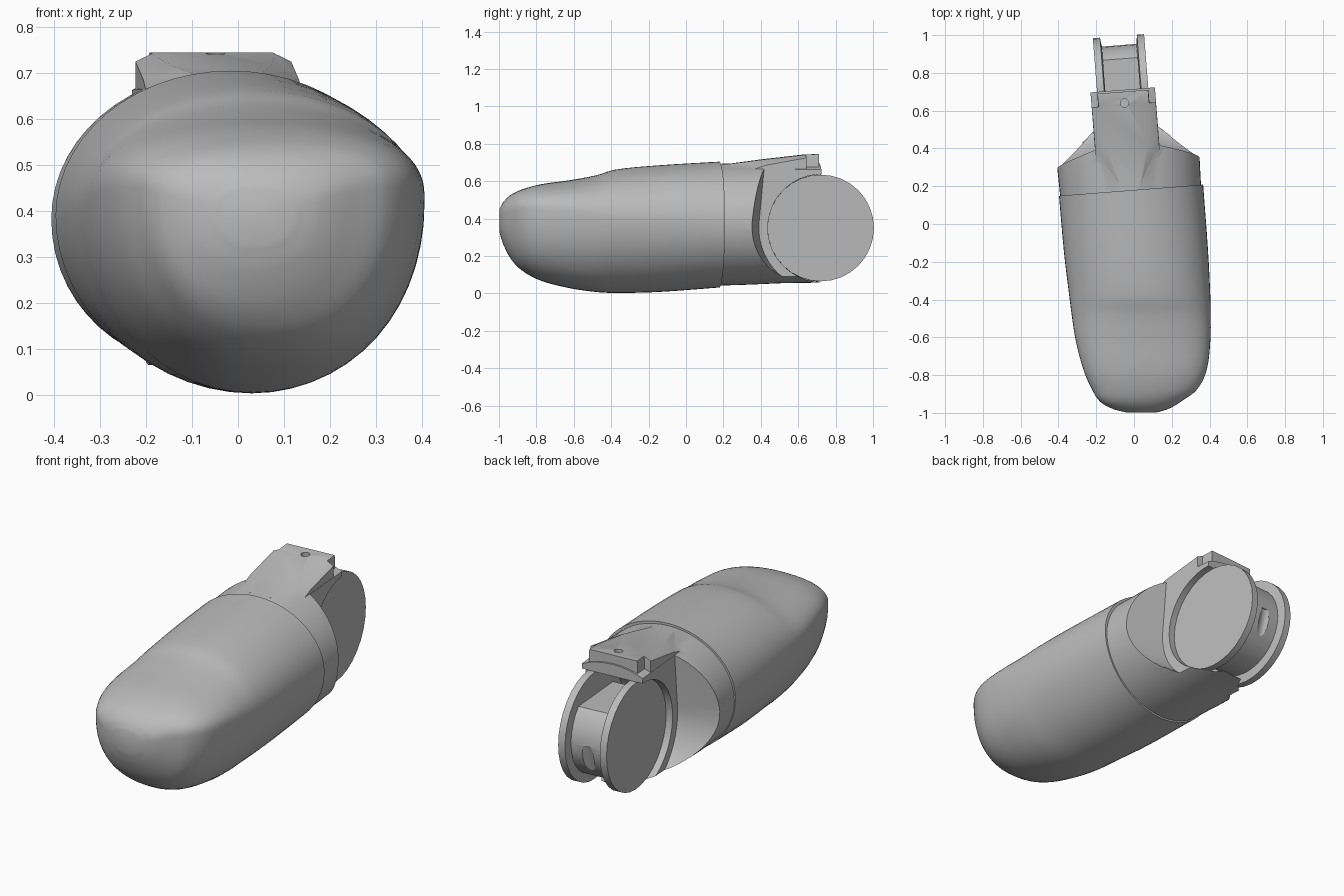
import bpy, bmesh, math
from mathutils import Matrix, Vector

if "Cube" in bpy.data.objects:
    bpy.data.objects.remove(bpy.data.objects["Cube"], do_unlink=True)

grey = bpy.data.materials.new("plain_grey")
grey.use_nodes = True
GREY = (0.5, 0.5, 0.5, 1)
grey.diffuse_color = GREY
grey.node_tree.nodes["Principled BSDF"].inputs["Base Color"].default_value = GREY

# Hinge frame: local x is the hinge axis, local y points backwards
HINGE_Z, TILT = 0.35, math.radians(4.5)
HINGE = Matrix.Translation((-0.06, 0.71, 0)) @ Matrix.Rotation(TILT, 4, "Z")


def make_object(name, bm, matrix=Matrix()):
    bmesh.ops.recalc_face_normals(bm, faces=bm.faces)
    mesh = bpy.data.meshes.new(name)
    bm.to_mesh(mesh)
    bm.free()
    mesh.materials.append(grey)
    ob = bpy.data.objects.new(name, mesh)
    ob.matrix_world = matrix
    bpy.context.collection.objects.link(ob)
    return ob


def loft(name, rings, matrix=Matrix()):
    """Skin equal-length closed rings of points and cap both ends."""
    bm = bmesh.new()
    loops = [[bm.verts.new(p) for p in ring] for ring in rings]
    n = len(loops[0])
    for a, b in zip(loops, loops[1:]):
        for i in range(n):
            bm.faces.new((a[i], a[(i + 1) % n], b[(i + 1) % n], b[i]))
    bm.faces.new(loops[0])
    bm.faces.new(loops[-1])
    return make_object(name, bm, matrix)


def egg_ring(y, left, right, bottom, wide, top, shear=0, power=1, n=56):
    """Oval section whose upper and lower halves differ in height."""
    ring = []
    for i in range(n):
        t = math.tau * i / n
        c, s = math.cos(t), math.sin(t)
        x = (left + right) / 2 + (right - left) / 2 * math.copysign(abs(c) ** power, c)
        h = top - wide if s > 0 else wide - bottom
        ring.append((x, y + shear * x, wide + h * math.copysign(abs(s) ** power, s)))
    return ring


def smooth_stations(stations, steps=4):
    pts = [stations[0]] + stations + [stations[-1]]
    out = []
    for p0, p1, p2, p3 in zip(pts, pts[1:], pts[2:], pts[3:]):
        # Slopes are taken against y so that uneven spacing stays smooth
        d, d0, d1 = p2[0] - p1[0], p2[0] - p0[0], p3[0] - p1[0]
        for k in range(steps):
            t = k / steps
            out.append([b + (c - b) * t if i == 0 else
                        (2*t**3 - 3*t*t + 1) * b + (t**3 - 2*t*t + t) * (c - a) * d / d0
                        + (3*t*t - 2*t**3) * c + (t**3 - t*t) * (e - b) * d / d1
                        for i, (a, b, c, e) in enumerate(zip(p0, p1, p2, p3))])
    return out + [stations[-1]]


def cylinder(name, radius, depth, matrix, sides=48):
    bm = bmesh.new()
    bmesh.ops.create_cone(bm, cap_ends=True, segments=sides, radius1=radius,
                          radius2=radius, depth=depth)
    return make_object(name, bm, matrix)


def boolean(target, tool, operation="DIFFERENCE"):
    mod = target.modifiers.new("cut", "BOOLEAN")
    mod.operation, mod.object, mod.solver = operation, tool, "EXACT"
    bpy.context.view_layer.objects.active = target
    bpy.ops.object.modifier_apply(modifier=mod.name)
    bpy.data.objects.remove(tool, do_unlink=True)


def shade(ob, angle):
    bpy.ops.object.select_all(action="DESELECT")
    ob.select_set(True)
    bpy.context.view_layer.objects.active = ob
    bpy.ops.object.shade_smooth_by_angle(angle=math.radians(angle))


# Fingertip: y, left, right, bottom, widest height, top, shear, squareness
tip_stations = [
    (-0.998, -0.04, 0.12, 0.33, 0.40, 0.45, 0, 0.9),
    (-0.98, -0.11, 0.18, 0.27, 0.42, 0.485, 0, 0.88),
    (-0.94, -0.18, 0.25, 0.19, 0.44, 0.525, 0, 0.86),
    (-0.88, -0.22, 0.33, 0.125, 0.45, 0.555, 0, 0.86),
    (-0.78, -0.265, 0.383, 0.07, 0.45, 0.583, 0, 0.88),
    (-0.62, -0.308, 0.404, 0.028, 0.44, 0.606, 0, 0.92),
    (-0.48, -0.33, 0.406, 0.008, 0.42, 0.632, 0, 0.96),
    (-0.38, -0.343, 0.404, 0.003, 0.41, 0.662, 0, 1),
    (-0.15, -0.37, 0.392, 0.008, 0.40, 0.685, 0.02, 1),
    (0.18, -0.397, 0.366, 0.032, 0.39, 0.705, 0.078, 1),
]
fingertip = loft("fingertip_shell", [egg_ring(*s) for s in smooth_stations(tip_stations)])
shade(fingertip, 40)

# Rear shell, in the hinge frame
knuckle = loft("knuckle_yoke", [
    egg_ring(-0.60, -0.372, 0.372, 0.04, 0.38, 0.69),
    egg_ring(-0.38, -0.378, 0.378, 0.047, 0.38, 0.70),
    egg_ring(-0.20, -0.376, 0.376, 0.055, 0.38, 0.70),
    egg_ring(0.0, -0.37, 0.37, 0.058, 0.38, 0.70)], HINGE)

# Side reliefs: round below the hinge, upright above it, flaring outwards
for side in (-1, 1):
    rings = []
    for u, radius in ((0.171, 0.335), (0.5, 0.42)):
        arc = [math.radians(175 + 6.5 * i) for i in range(10)]
        yz = [(radius * math.cos(a), max(0.085, HINGE_Z + radius * math.sin(a))) for a in arc]
        yz += [(0.3, 0.085), (0.3, 0.9), (-radius + 0.05, 0.9)]
        rings.append([(side * u, y, z) for y, z in yz])
    boolean(knuckle, loft("relief_cutter", rings, HINGE))

# Raised top block of the yoke, blending into the shell
block_rings = []
for y, half, flat, shoulder, top in ((-0.49, 0.17, 0.06, 0.62, 0.692),
                                     (-0.30, 0.17, 0.11, 0.685, 0.717),
                                     (-0.08, 0.17, 0.135, 0.725, 0.742),
                                     (-0.078, 0.136, 0.134, 0.725, 0.743),
                                     (-0.01, 0.136, 0.134, 0.73, 0.745)):
    right_side = [(half, 0.5), (half, shoulder), (flat, top)]
    outline = right_side + [(-x, z) for x, z in reversed(right_side)]
    block_rings.append([(x, y, z) for x, z in outline])
boolean(knuckle, loft("top_block", block_rings, HINGE), "UNION")

# Round socket for the hinge wheel, and the small pin hole on top
axle = HINGE @ Matrix.Translation((0, 0, HINGE_Z)) @ Matrix.Rotation(math.pi / 2, 4, "Y")
boolean(knuckle, cylinder("socket_cutter", 0.287, 1.2, axle))
boolean(knuckle, cylinder("pin_cutter", 0.022, 0.08,
                          HINGE @ Matrix.Translation((0.005, -0.07, 0.745)), 16))
shade(knuckle, 28)

# Hinge wheel with a grooved rim
wheel_rings = []
for u, radius in ((-0.136, 0.285), (-0.098, 0.285), (-0.092, 0.237),
                  (0.092, 0.237), (0.098, 0.285), (0.136, 0.285)):
    wheel_rings.append([(u, radius * math.cos(a), HINGE_Z + radius * math.sin(a))
                        for a in (math.tau * i / 32 for i in range(32))])
wheel = loft("hinge_wheel", wheel_rings, HINGE)


def box_cutter(size, place):
    bm = bmesh.new()
    bmesh.ops.create_cube(bm, size=1, matrix=Matrix.Diagonal(Vector(size)).to_4x4())
    return make_object("box_cutter", bm, HINGE @ place)


# Flat step in the top of the groove, trimmed lower rear corner, cord notch
boolean(wheel, box_cutter((0.184, 0.7, 0.3), Matrix.Translation((0, 0, 0.67))))
boolean(wheel, box_cutter((0.5, 0.1, 0.4), Matrix.Translation((0, 0.283, 0.08))
                          @ Matrix.Rotation(math.radians(-42), 4, "X")))
boolean(wheel, cylinder("notch_cutter", 0.042, 0.3, HINGE @ Matrix.Translation((0, 0.232, 0.2))
                        @ Matrix.Rotation(math.radians(-15), 4, "X"), 20))
shade(wheel, 25)
